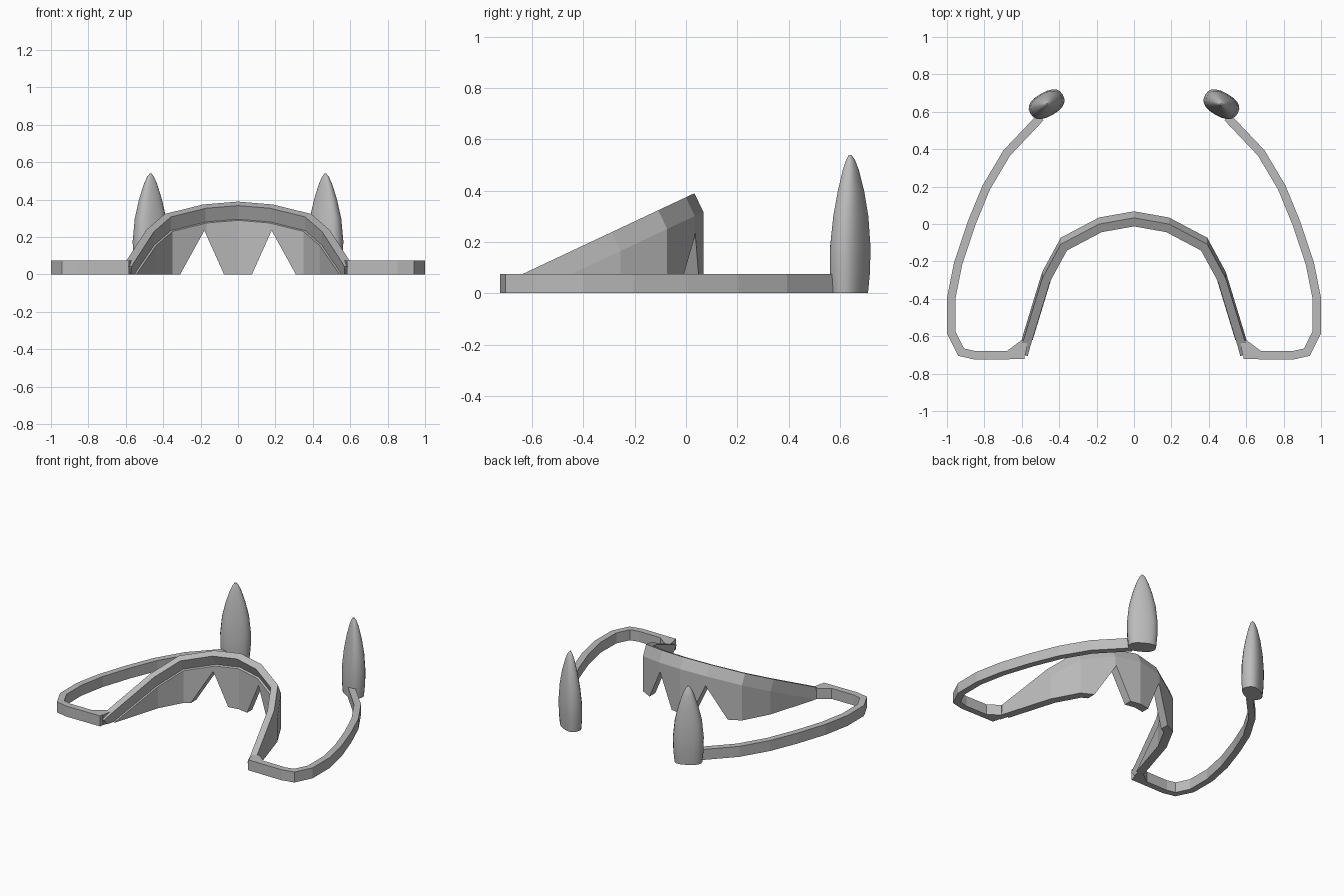
import bpy, bmesh, math
from mathutils import Vector

cube = bpy.data.objects.get("Cube")
if cube:
    bpy.data.objects.remove(cube)

grey = bpy.data.materials.new("plain grey")
grey.use_nodes = True
COLOUR = (0.5, 0.5, 0.5, 1)
grey.diffuse_color = COLOUR
grey.node_tree.nodes["Principled BSDF"].inputs["Base Color"].default_value = COLOUR

SLOPE = 0.47              # rise of the tilted arch towards the back
LEAN = (0.035, -0.073)    # y and z step from band top to band bottom
HALF = 0.0225             # half the strap thickness


def add_object(name, bm, mirror=False):
    bmesh.ops.recalc_face_normals(bm, faces=bm.faces)
    mesh = bpy.data.meshes.new(name)
    bm.to_mesh(mesh)
    bm.free()
    mesh.materials.append(grey)
    obj = bpy.data.objects.new(name, mesh)
    bpy.context.collection.objects.link(obj)
    if mirror:
        obj.modifiers.new("mirror", "MIRROR").use_mirror_merge = False
    return obj


def offset(path, dist):
    """Plan path shifted to its left by dist, with mitred corners."""
    pts = [Vector(p) for p in path]
    result = []
    for i, p in enumerate(pts):
        a = (p - pts[i - 1]).normalized() if i else None
        b = (pts[i + 1] - p).normalized() if i < len(pts) - 1 else None
        a, b = a or b, b or a
        t = (a + b).normalized()
        result.append(p + Vector((-t.y, t.x)) * dist / max(t.dot(a), 0.5))
    return result


def loft(bm, rings):
    loops = [[bm.verts.new(v) for v in ring] for ring in rings]
    n = len(loops[0])
    for a, b in zip(loops, loops[1:]):
        for i in range(n):
            j = (i + 1) % n
            bm.faces.new((a[i], a[j], b[j], b[i]))
    bm.faces.new(loops[0])
    bm.faces.new(loops[-1])


def prism(bm, outline, step):
    loft(bm, [outline, [Vector(v) + Vector(step) for v in outline]])


def plane(y, height, y0):
    return max(height + SLOPE * (y - y0), 0.002)


# Side straps: flat band swept from the front corner to the rear pad
strap_path = [(.585, -.70), (.85, -.702), (.925, -.685), (.977, -.58), (.978, -.40),
              (.94, -.21), (.87, 0), (.79, .195), (.68, .38), (.50, .57)]
bm = bmesh.new()
loft(bm, [[(a.x, a.y, 0), (b.x, b.y, 0), (b.x, b.y, .075), (a.x, a.y, .075)]
          for a, b in zip(offset(strap_path, HALF), offset(strap_path, -HALF))])
add_object("side_straps", bm, True)

# Small fillets where the straps meet the arch
bm = bmesh.new()
prism(bm, [(.58, -.70, 0), (.68, -.68, 0), (.60, -.62, 0), (.57, -.64, 0)], (0, 0, .075))
add_object("corner_fillets", bm, True)

# Tilted arch band
half_arch = [(.18, -.022), (.375, -.125), (.47, -.30), (.575, -.645), (.59, -.70)]


def full_arch(points, dy=0):
    return ([(-x, y + dy) for x, y in reversed(points)] + [(0, .01 + dy)]
            + [(x, y + dy) for x, y in points])


path = full_arch(half_arch)
bm = bmesh.new()
rings = []
for a, b in zip(offset(path, HALF), offset(path, -HALF)):
    top = [Vector((p.x, p.y, plane(p.y, .39, .033))) for p in (a, b)]
    low = [Vector((v.x, v.y + LEAN[0], max(v.z + LEAN[1], 0))) for v in (b, a) for v in
           [Vector((v.x, v.y, plane(v.y, .39, .033)))]]
    rings.append(top + low)
loft(bm, rings)
add_object("arch_band", bm)

# Upright wall below the band, with two pointed notches
path = full_arch(half_arch[:-1], LEAN[0])
bm = bmesh.new()
loft(bm, [[(a.x, a.y, 0), (b.x, b.y, 0),
           (b.x, b.y, plane(b.y, .317, .068)), (a.x, a.y, plane(a.y, .317, .068))]
          for a, b in zip(offset(path, HALF), offset(path, -.035))])
wall = add_object("notched_wall", bm)

bm = bmesh.new()
for s in (-1, 1):
    prism(bm, [(s * .07, -.4, -.01), (s * .315, -.4, -.01), (s * .18, -.4, .235)], (0, .8, 0))
cutter = add_object("notch_cutter", bm)
cutter.hide_render = True
cut = wall.modifiers.new("notches", "BOOLEAN")
cut.operation = "DIFFERENCE"
cut.solver = "EXACT"
cut.object = cutter
bpy.context.view_layer.objects.active = wall
bpy.ops.object.modifier_apply(modifier=cut.name)
bpy.data.objects.remove(cutter)

# Rear pads: rounded, tapering lofts (height, half length, front depth, back depth)
sections = [(0, .09, .06, .055), (.08, .098, .064, .062), (.18, .1, .062, .064),
            (.3, .088, .05, .058), (.4, .064, .036, .046), (.48, .038, .022, .03),
            (.52, .02, .012, .017), (.54, .005, .004, .004)]
along, across = Vector((.87, -.5, 0)), Vector((.5, .87, 0))
bm = bmesh.new()
rings = []
for z, length, front, back in sections:
    ring = []
    for k in range(20):
        c, s = math.cos(k * math.tau / 20), math.sin(k * math.tau / 20)
        u = math.copysign(abs(c) ** .8, c) * length
        v = math.copysign(abs(s) ** .8, s) * (back if s > 0 else front)
        ring.append(Vector((.467, .64, z)) + along * u + across * v)
    rings.append(ring)
loft(bm, rings)
pads = add_object("rear_pads", bm, True)
bpy.ops.object.select_all(action="DESELECT")
pads.select_set(True)
bpy.context.view_layer.objects.active = pads
bpy.ops.object.shade_smooth_by_angle(angle=math.radians(40))
